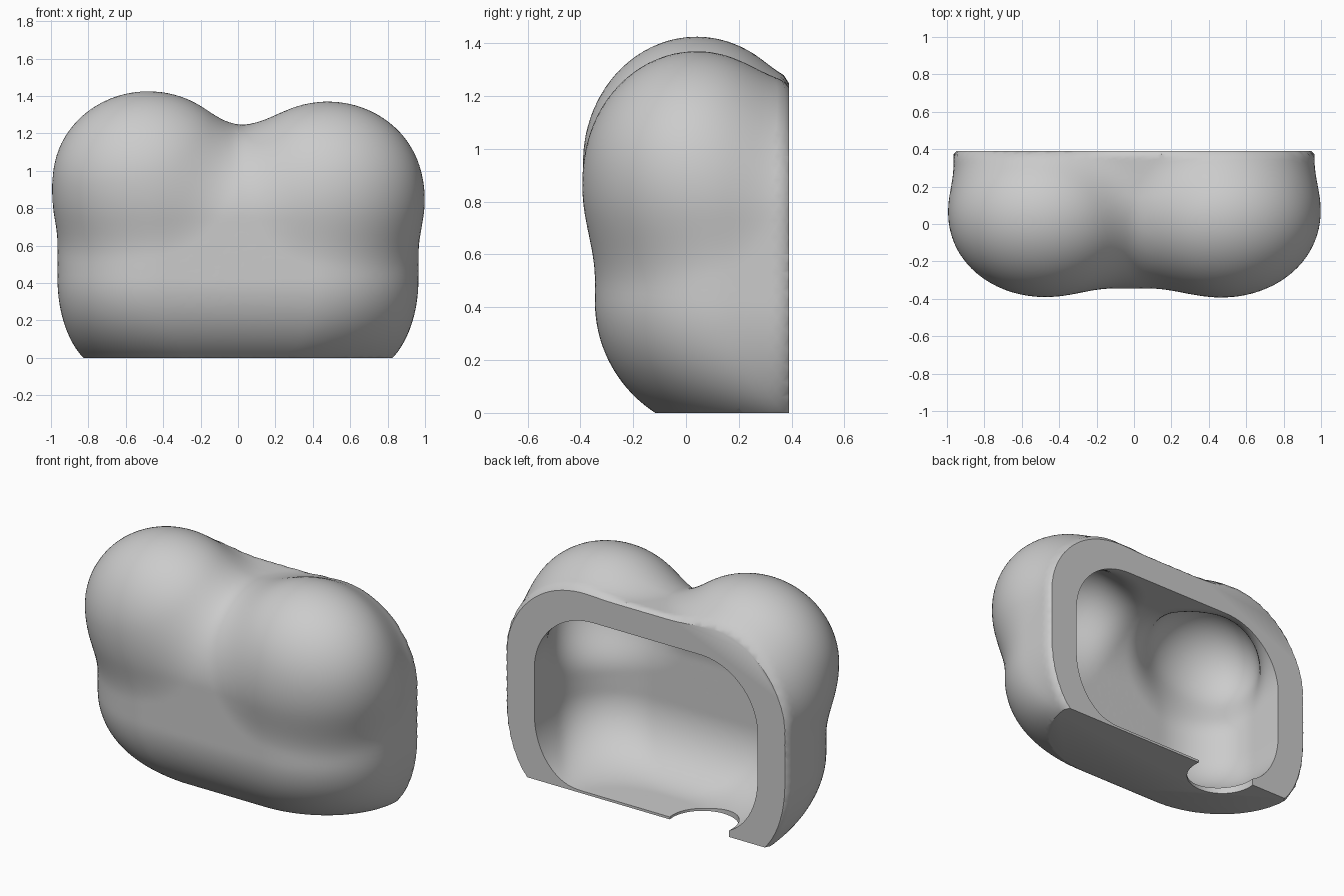
import bpy, bmesh
from math import sqrt
from mathutils import Vector

cube = bpy.data.objects.get("Cube")
if cube:
    bpy.data.objects.remove(cube, do_unlink=True)

CENTRE = Vector((0, 0.2, 0.6))
LOBES = [Vector((-0.48, 0.04, 0.95)), Vector((0.48, 0.04, 0.895))]
LOBE_RADII = Vector((0.51, 0.43, 0.475))


def ellipsoid(p, c, r):
    # Approximate distance to an ellipsoid
    d = p - c
    q = Vector((d.x / r.x, d.y / r.y, d.z / r.z))
    return (q.length - 1) * min(r)


def body(p, half_x, front, low, high, corner, inset, rz):
    # Box with wide corners in plan, drawn in towards the base and rounded over on top
    rx, ry = corner
    under = max(low + rz - p.z, 0) / rz
    over = max(p.z - high + rz, 0) / rz
    shrink = 1 - sqrt(max(1 - under * under, 0))
    qx = max(abs(p.x) - half_x + inset[0] * shrink + rx, 0) / rx
    qy = max(front + inset[1] * shrink + ry - p.y, 0) / ry
    side = (Vector((qx, qy, over)).length - 1) * min(rx, ry)
    return max(side, (under - 1) * rz, p.y - 1)


def blend(a, b, k):
    h = max(k - abs(a - b), 0) / k
    return min(a, b) - h * h * k / 4


def outside(p):
    d = body(p, 0.965, -0.345, -0.08, 1.245, (0.56, 0.5), (0.3, 0.5), 0.5)
    for c in LOBES:
        d = blend(d, ellipsoid(p, c, LOBE_RADII), 0.1)
    # Slight chamfer towards the back rim
    return d + max(p.y - 0.372, 0) * 0.9


def inside(p):
    d = body(p, 0.76, -0.18, 0.015, 1.07, (0.4, 0.34), (0.3, 0.35), 0.38)
    for c in LOBES:
        d = blend(d, ellipsoid(p, c, LOBE_RADII - Vector((0.15, 0.15, 0.15))), 0.1)
    # Keep the opening smaller than the hollow behind it
    opening = body(p, 0.76, -1, 0, 1.07, (0.36, 0.34), (0.3, 0), 0.38)
    return max(d, opening - max(0.36 - p.y, 0) * 1.5)


def blob(name, field, cuts=()):
    # Push a sphere out to the surface of the field, then slice it flat
    bm = bmesh.new()
    bmesh.ops.create_icosphere(bm, subdivisions=6, radius=1)
    for v in bm.verts:
        ray = v.co.normalized()
        near, far = 0.0, 2.0
        for _ in range(13):
            mid = (near + far) / 2
            if field(CENTRE + ray * mid) < 0:
                near = mid
            else:
                far = mid
        v.co = CENTRE + ray * near
    for point, normal in cuts:
        geom = bm.verts[:] + bm.edges[:] + bm.faces[:]
        cut = bmesh.ops.bisect_plane(bm, geom=geom, plane_co=point, plane_no=normal,
                                     clear_outer=True)["geom_cut"]
        edges = [e for e in cut if isinstance(e, bmesh.types.BMEdge)]
        bmesh.ops.edgeloop_fill(bm, edges=edges)
    bmesh.ops.recalc_face_normals(bm, faces=bm.faces)
    mesh = bpy.data.meshes.new(name)
    bm.to_mesh(mesh)
    bm.free()
    obj = bpy.data.objects.new(name, mesh)
    bpy.context.collection.objects.link(obj)
    return obj


def carve(target, cutter):
    # Subtract a helper and remove it
    cutter.hide_render = True
    mod = target.modifiers.new("carve", "BOOLEAN")
    mod.operation = "DIFFERENCE"
    mod.solver = "EXACT"
    mod.object = cutter
    bpy.context.view_layer.objects.active = target
    bpy.ops.object.modifier_apply(modifier=mod.name)
    bpy.data.objects.remove(cutter, do_unlink=True)


# Two-lobed cover with flat back and base
shell = blob("cover_shell", outside, [((0, 0.39, 0), (0, 1, 0)), ((0, 0, 0), (0, 0, -1))])

# Hollow, open at the back
carve(shell, blob("cavity", inside))

# Round notch through the thin floor
bpy.ops.mesh.primitive_cylinder_add(vertices=48, radius=0.205, depth=0.2, location=(-0.365, 0.36, 0))
notch = bpy.context.object
notch.name = "floor_notch"
carve(shell, notch)

# Plain grey finish
grey = bpy.data.materials.new("plain_grey")
grey.use_nodes = True
colour = (0.6, 0.6, 0.6, 1)
grey.diffuse_color = colour
grey.node_tree.nodes["Principled BSDF"].inputs["Base Color"].default_value = colour
shell.data.materials.clear()
shell.data.materials.append(grey)

bpy.ops.object.select_all(action="DESELECT")
shell.select_set(True)
bpy.context.view_layer.objects.active = shell
bpy.ops.object.shade_smooth_by_angle(angle=0.6)
